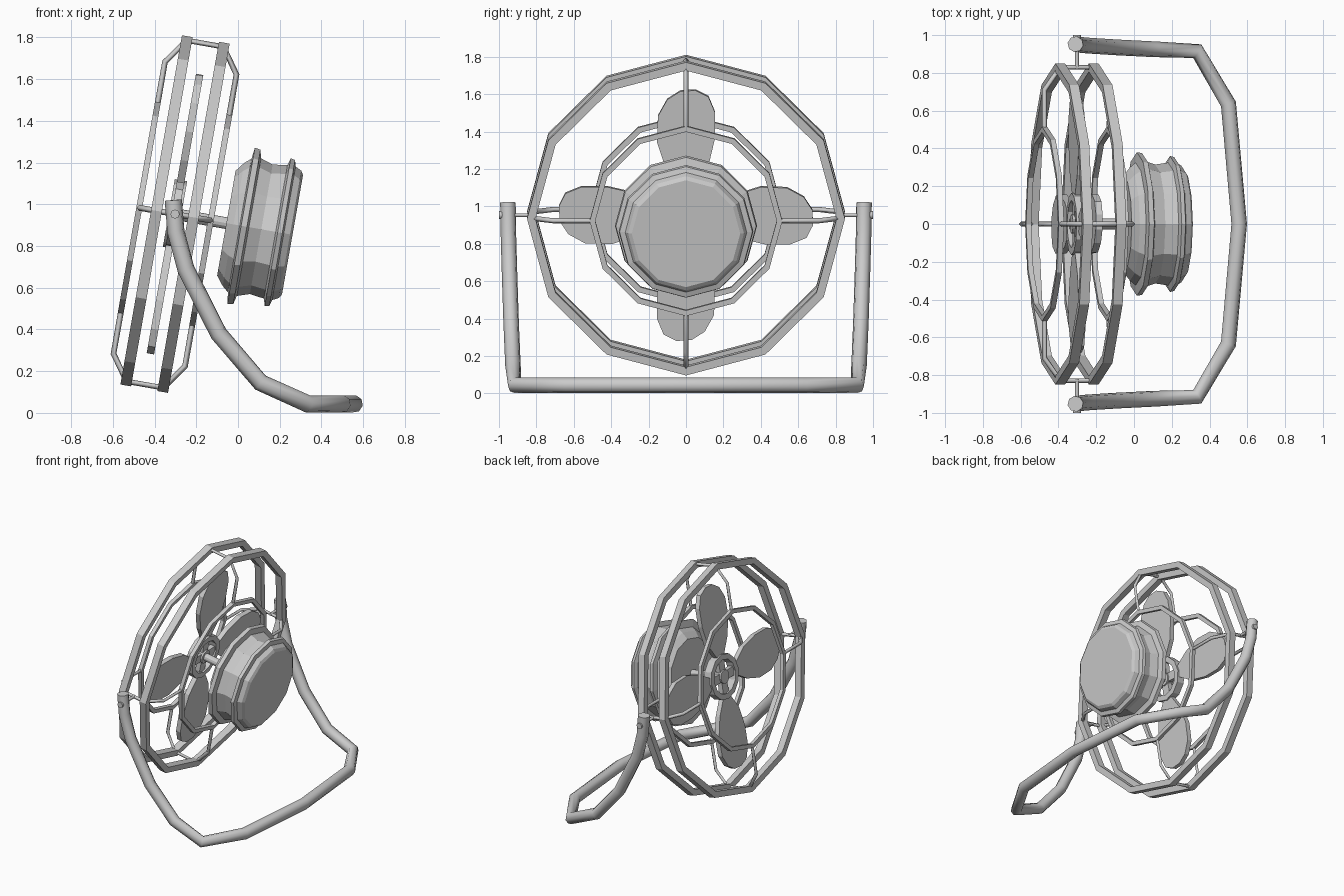
import bpy, bmesh
from math import sin, cos, radians, pi
from mathutils import Matrix, Vector

if "Cube" in bpy.data.objects:
    bpy.data.objects.remove(bpy.data.objects["Cube"])

# Head frame: local x is the fan axis, tilted back ten degrees about the pivot
HEAD = Matrix.Translation((-0.302, 0, 0.953)) @ Matrix.Rotation(radians(10), 4, 'Y')


def finish(name, bm, matrix):
    bmesh.ops.recalc_face_normals(bm, faces=bm.faces[:])
    mesh = bpy.data.meshes.new(name)
    bm.to_mesh(mesh)
    bm.free()
    ob = bpy.data.objects.new(name, mesh)
    ob.matrix_world = matrix
    bpy.context.collection.objects.link(ob)
    return ob


def lathe(name, profile, closed=False, sides=12):
    """Revolve (axial, radius) points about the fan axis; open profiles get end caps."""
    bm = bmesh.new()
    loops = [[bm.verts.new((a, r * sin(2 * pi * i / sides), r * cos(2 * pi * i / sides)))
              for i in range(sides)] for a, r in profile]
    pairs = list(zip(loops, loops[1:]))
    if closed:
        pairs.append((loops[-1], loops[0]))
    else:
        bm.faces.new(loops[0])
        bm.faces.new(loops[-1])
    for p, q in pairs:
        for i in range(sides):
            j = (i + 1) % sides
            bm.faces.new((p[i], p[j], q[j], q[i]))
    return finish(name, bm, HEAD)


def hoop(name, a, r_in, r_out, width):
    h = width / 2
    return lathe(name, [(a - h, r_in), (a - h, r_out), (a + h, r_out), (a + h, r_in)], True)


def tube(name, points, radius, res, matrix):
    cu = bpy.data.curves.new(name, 'CURVE')
    cu.dimensions = '3D'
    cu.bevel_depth, cu.bevel_resolution, cu.use_fill_caps = radius, res, True
    sp = cu.splines.new('POLY')
    sp.points.add(len(points) - 1)
    for pt, co in zip(sp.points, points):
        pt.co = (*co, 1)
    ob = bpy.data.objects.new(name, cu)
    ob.matrix_world = matrix
    bpy.context.collection.objects.link(ob)
    return ob


# Guard cage: two wide hoops, two narrow hoops
for label, s in (("front", -1), ("rear", 1)):
    hoop(f"{label}_outer_hoop", s * 0.09, 0.805, 0.85, 0.052)
    hoop(f"{label}_inner_hoop", s * 0.174, 0.485, 0.515, 0.028)

# Guard ribs wrapping around the cage at four quarter points
rib = [(-0.174, 0.49), (-0.174, 0.71), (-0.09, 0.83), (0.09, 0.83), (0.174, 0.71), (0.174, 0.49)]
for k in range(4):
    tube(f"guard_rib_{k}", [(a, 0, r) for a, r in rib], 0.014, 0,
         HEAD @ Matrix.Rotation(k * pi / 2, 4, 'X'))

# Blades: flat paddles with a slightly skewed tip, (y, z) outline
outline = [(-0.03, 0.03), (-0.035, 0.14), (-0.11, 0.26), (-0.155, 0.40), (-0.15, 0.54),
           (-0.10, 0.63), (-0.03, 0.675), (0.05, 0.68), (0.12, 0.645), (0.155, 0.56),
           (0.155, 0.42), (0.12, 0.27), (0.035, 0.14), (0.03, 0.03)]
for k in range(4):
    bm = bmesh.new()
    face = bm.faces.new([bm.verts.new((-0.018, y, z)) for y, z in outline])
    ext = bmesh.ops.extrude_face_region(bm, geom=[face])
    bmesh.ops.translate(bm, vec=(0.036, 0, 0),
                        verts=[v for v in ext["geom"] if isinstance(v, bmesh.types.BMVert)])
    finish(f"blade_{k}", bm, HEAD @ Matrix.Rotation(k * pi / 2, 4, 'X'))

# Hub wheel and drive shaft
hoop("hub_rim", 0, 0.125, 0.165, 0.06)
lathe("hub_core", [(-0.03, 0.05), (0.03, 0.05)])
lathe("drive_shaft", [(0.0, 0.028), (0.27, 0.028)])

# Motor housing with two flanges
lathe("motor_housing", [
    (0.25, 0.255), (0.285, 0.30), (0.315, 0.325), (0.322, 0.38), (0.35, 0.375), (0.36, 0.335),
    (0.42, 0.315), (0.49, 0.325), (0.50, 0.36), (0.522, 0.355), (0.53, 0.325), (0.56, 0.31),
    (0.572, 0.29)])

# Pivot pins
for label, s in (("left", -1), ("right", 1)):
    tube(f"{label}_pivot_pin", [(-0.302, s * 0.82, 0.953), (-0.302, s * 0.98, 0.953)],
         0.011, 1, Matrix())
    tube(f"{label}_pin_head", [(-0.302, s * 0.97, 0.953), (-0.302, s, 0.953)],
         0.022, 2, Matrix())

# Bent tube stand, mirrored across y
half = [(-0.31, 0.952, 1.02), (-0.298, 0.95, 0.87), (-0.25, 0.945, 0.69), (-0.093, 0.935, 0.38),
        (0.108, 0.925, 0.145), (0.335, 0.915, 0.043), (0.50, 0.635, 0.043), (0.557, 0, 0.043)]
path = half + [(x, -y, z) for x, y, z in half[-2::-1]]
tube("tube_stand", path, 0.042, 2, Matrix())
